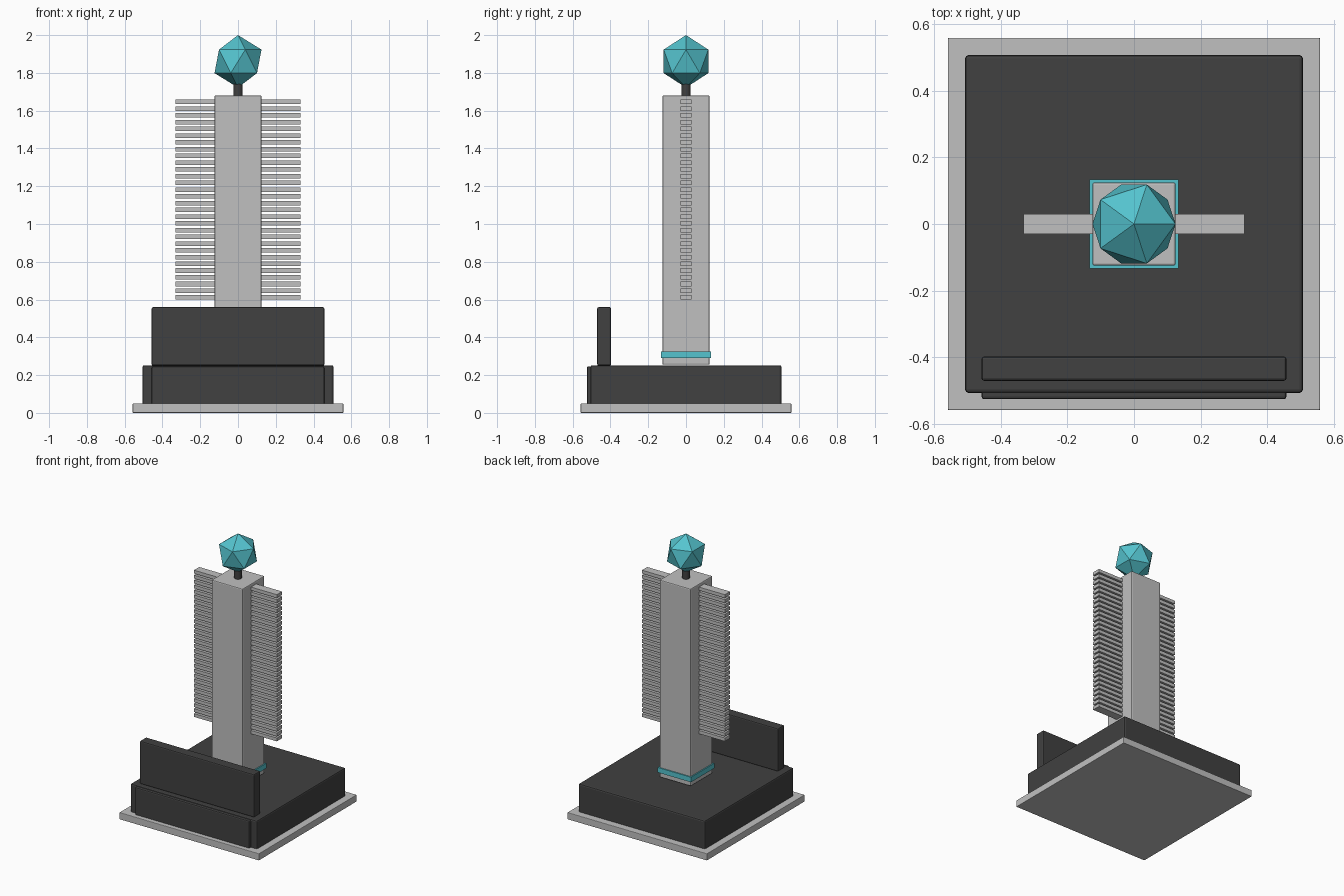
import bpy

if "Cube" in bpy.data.objects:
    bpy.data.objects.remove(bpy.data.objects["Cube"])


def material(name, rgb):
    m = bpy.data.materials.new(name)
    m.diffuse_color = (*rgb, 1)
    m.use_nodes = True
    m.node_tree.nodes["Principled BSDF"].inputs["Base Color"].default_value = m.diffuse_color
    return m


LIGHT = material("light grey", (0.53, 0.53, 0.53))
DARK = material("charcoal", (0.052, 0.052, 0.052))
TEAL = material("teal", (0.09, 0.55, 0.62))


def finish(name, mat):
    ob = bpy.context.object
    ob.name = name
    ob.data.materials.append(mat)
    return ob


def box(name, mat, x, y, z, bevel=0.0):
    """Box from (min, max) pairs, with an optional small edge bevel."""
    centre = [(a + b) / 2 for a, b in (x, y, z)]
    bpy.ops.mesh.primitive_cube_add(size=1, location=centre)
    ob = finish(name, mat)
    ob.scale = [b - a for a, b in (x, y, z)]
    bpy.ops.object.transform_apply(location=False, rotation=False, scale=True)
    if bevel:
        mod = ob.modifiers.new("edge_bevel", 'BEVEL')
        mod.width = bevel
        mod.segments = 2
    return ob


# Stepped base
box("ground_plate", LIGHT, (-0.558, 0.558), (-0.558, 0.558), (0, 0.05), 0.004)
box("base_block", DARK, (-0.506, 0.506), (-0.506, 0.506), (0.002, 0.252), 0.01)
box("front_step", DARK, (-0.457, 0.457), (-0.525, -0.45), (0.002, 0.246), 0.008)
box("front_wall", DARK, (-0.457, 0.457), (-0.47, -0.397), (0.25, 0.56), 0.008)

# Tower and its glowing band
box("tower", LIGHT, (-0.125, 0.125), (-0.125, 0.125), (0.255, 1.68), 0.007)
box("tower_band", TEAL, (-0.133, 0.133), (-0.133, 0.133), (0.29, 0.326))

# Fins: a stack of thin slats on each side
for side, name in ((-1, "left_fins"), (1, "right_fins")):
    xs = sorted((side * 0.115, side * 0.331))
    fins = box(name, LIGHT, xs, (-0.03, 0.03), (0.599, 0.623))
    stack = fins.modifiers.new("slat_stack", 'ARRAY')
    stack.count = 30
    stack.use_relative_offset = False
    stack.use_constant_offset = True
    stack.constant_offset_displace = (0, 0, 0.0357)

# Mast and faceted beacon
bpy.ops.mesh.primitive_cylinder_add(vertices=16, radius=0.025, depth=0.11,
                                    location=(0, 0, 1.715))
finish("mast", DARK)
bpy.ops.object.shade_smooth_by_angle()
bpy.ops.mesh.primitive_ico_sphere_add(subdivisions=1, radius=0.139,
                                      location=(0, 0, 1.861))
finish("beacon", TEAL)
